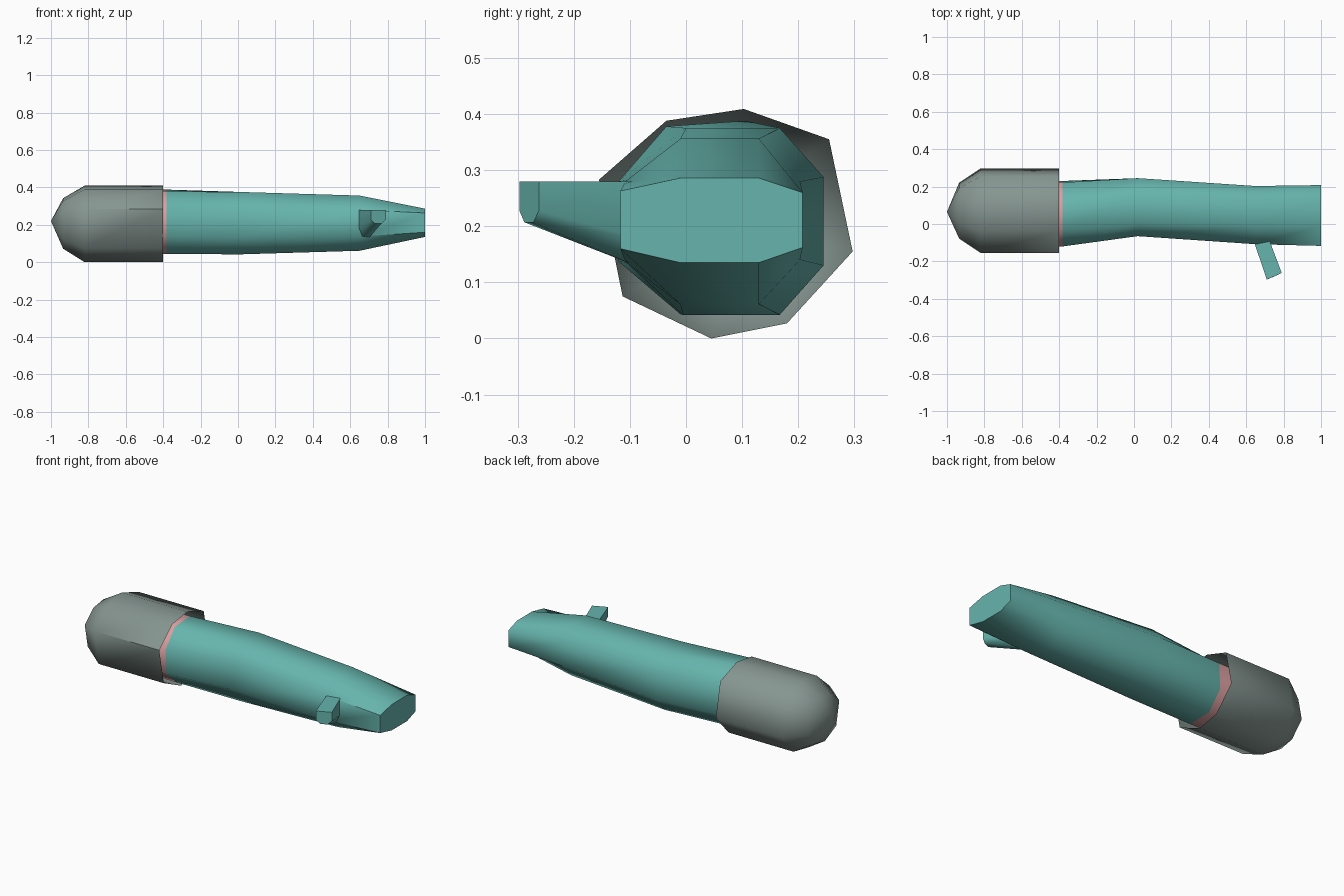
import bpy, bmesh, math

if "Cube" in bpy.data.objects:
    bpy.data.objects.remove(bpy.data.objects["Cube"])


def material(name, rgb):
    m = bpy.data.materials.new(name)
    m.diffuse_color = (*rgb, 1)
    m.use_nodes = True
    m.node_tree.nodes["Principled BSDF"].inputs["Base Color"].default_value = m.diffuse_color
    return m


teal = material("teal glove", (0.135, 0.46, 0.42))
grey = material("grey sleeve", (0.24, 0.305, 0.285))
pink = material("pink skin", (0.72, 0.35, 0.36))


def loft(name, rings, mat, cap_start=True, cap_end=True, angle=60):
    """Skin matching rings of points; a one-point ring becomes a pole."""
    bm = bmesh.new()
    loops = [[bm.verts.new(p) for p in r] for r in rings]
    for a, b in zip(loops, loops[1:]):
        n = max(len(a), len(b))
        for i in range(n):
            j = (i + 1) % n
            if len(a) == 1:
                bm.faces.new((a[0], b[j], b[i]))
            else:
                bm.faces.new((a[i], a[j], b[j], b[i]))
    if cap_start and len(loops[0]) > 2:
        bm.faces.new(loops[0])
    if cap_end:
        bm.faces.new(loops[-1])
    bmesh.ops.recalc_face_normals(bm, faces=bm.faces)
    me = bpy.data.meshes.new(name)
    bm.to_mesh(me)
    bm.free()
    me.materials.append(mat)
    ob = bpy.data.objects.new(name, me)
    bpy.context.collection.objects.link(ob)
    bpy.context.view_layer.objects.active = ob
    ob.select_set(True)
    bpy.ops.object.shade_smooth_by_angle(angle=math.radians(angle))
    ob.select_set(False)
    return ob


def at(x, section):
    return [(x, y, z) for y, z in section]


# Shoulder sleeve: open octagonal tube closed by a faceted dome
sleeve = [(-0.155, 0.283), (-0.035, 0.388), (0.103, 0.409), (0.255, 0.355),
          (0.297, 0.155), (0.18, 0.027), (0.045, 0.0), (-0.113, 0.075)]
dome = [(0.072 + (y - 0.072) * 0.66, 0.212 + (z - 0.212) * 0.66) for y, z in sleeve]
loft("shoulder_sleeve", [[(-1, 0.065, 0.22)], at(-0.935, dome), at(-0.82, sleeve),
                         at(-0.4, sleeve)], grey, cap_end=False)

# Octagonal arm sections, starting upper left and going round over the top
start = [(-0.12, 0.28), (-0.035, 0.378), (0.105, 0.388), (0.222, 0.3),
         (0.23, 0.145), (0.14, 0.045), (-0.01, 0.043), (-0.12, 0.137)]
elbow = [(-0.065, 0.288), (0.0, 0.375), (0.167, 0.375), (0.245, 0.288),
         (0.245, 0.13), (0.167, 0.042), (-0.005, 0.042), (-0.065, 0.13)]
wrist = [(-0.108, 0.28), (-0.01, 0.356), (0.13, 0.356), (0.203, 0.28),
         (0.203, 0.14), (0.13, 0.061), (-0.01, 0.061), (-0.108, 0.137)]
tip = [(-0.117, 0.263), (-0.01, 0.286), (0.13, 0.286), (0.208, 0.26),
       (0.208, 0.162), (0.13, 0.135), (-0.01, 0.135), (-0.117, 0.16)]

# Bare upper arm showing as a thin band below the sleeve
loft("upper_arm", [at(-0.55, start), at(-0.383, start)], pink)

# Gloved forearm and hand
loft("gloved_arm", [at(-0.383, start), at(0.02, elbow), at(0.65, wrist),
                    at(1.0, tip)], teal)

# Thumb: tapered block, flat on top with a chamfered underside
thumb_root = [(0.64, -0.09, 0.28), (0.725, -0.09, 0.28), (0.725, -0.09, 0.18),
              (0.70, -0.09, 0.13), (0.66, -0.09, 0.13), (0.64, -0.09, 0.18)]
thumb_tip = [(0.71, -0.297, 0.28), (0.79, -0.262, 0.28), (0.79, -0.262, 0.228),
             (0.768, -0.272, 0.207), (0.732, -0.288, 0.207), (0.71, -0.297, 0.228)]
loft("thumb", [thumb_root, thumb_tip], teal)
